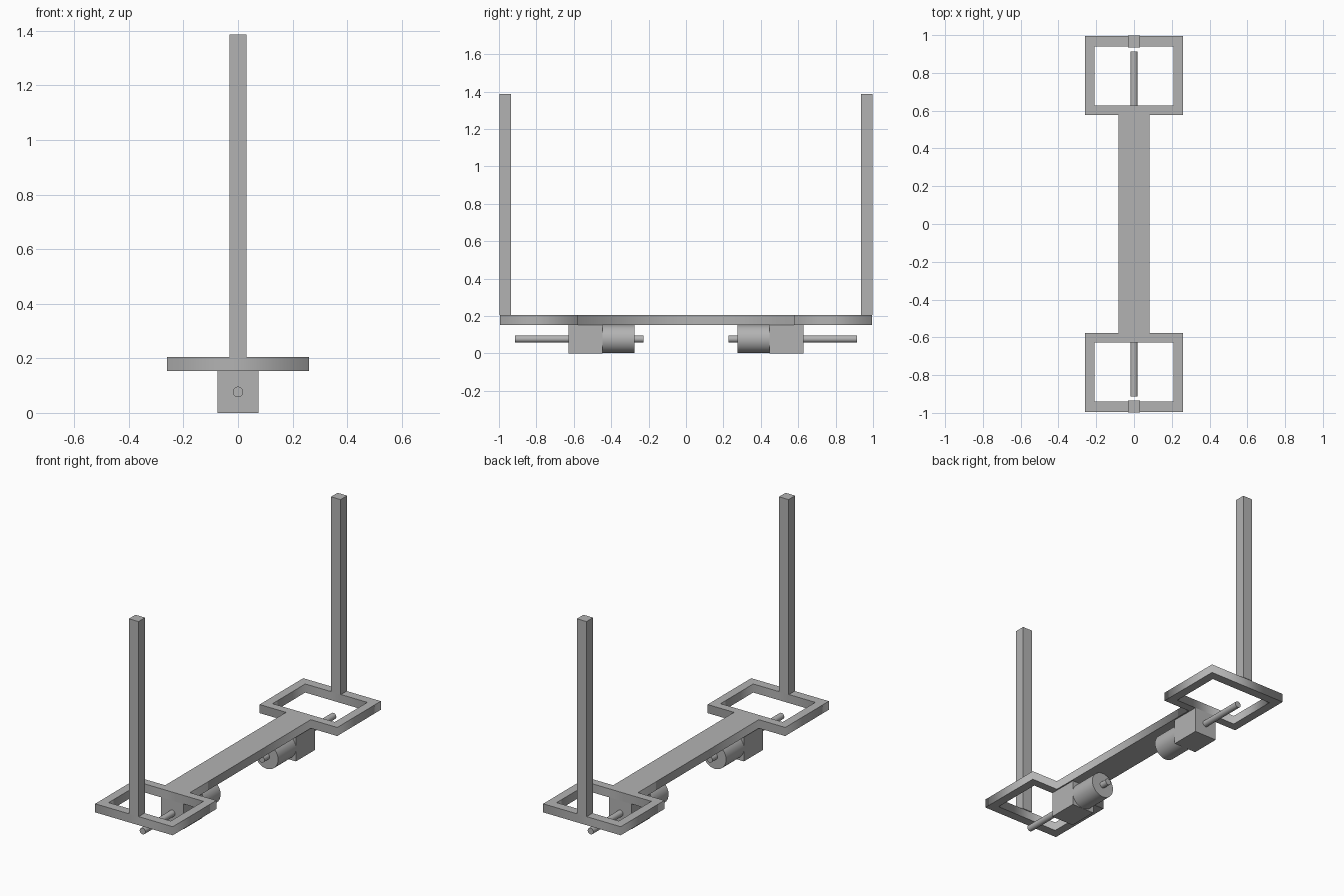
import bpy
import math

cube = bpy.data.objects.get("Cube")
if cube:
    bpy.data.objects.remove(cube, do_unlink=True)

grey = bpy.data.materials.new("plain_grey")
grey.use_nodes = True
colour = (0.45, 0.45, 0.45, 1)
grey.diffuse_color = colour
grey.node_tree.nodes["Principled BSDF"].inputs["Base Color"].default_value = colour


def box(name, half_x, y0, y1, z0, z1):
    bpy.ops.mesh.primitive_cube_add(size=1, location=(0, (y0 + y1) / 2, (z0 + z1) / 2))
    ob = bpy.context.object
    ob.name = name
    ob.scale = (2 * half_x, abs(y1 - y0), z1 - z0)
    bpy.ops.object.transform_apply(location=False, rotation=False, scale=True)
    ob.data.materials.append(grey)


def rod(name, radius, y0, y1, z):
    bpy.ops.mesh.primitive_cylinder_add(
        vertices=48, radius=radius, depth=abs(y1 - y0),
        location=(0, (y0 + y1) / 2, z), rotation=(math.pi / 2, 0, 0))
    ob = bpy.context.object
    ob.name = name
    ob.data.materials.append(grey)
    bpy.ops.object.shade_smooth_by_angle(angle=math.radians(40))


# Base plate: narrow beam with an open rectangular frame at each end
BOTTOM, TOP = 0.153, 0.205
FRAME_X, BEAM_X, HOLE_X = 0.26, 0.083, 0.208
END, STEP, HOLE_OUT, HOLE_IN = 0.995, 0.578, 0.94, 0.628

side = [(FRAME_X, -END), (FRAME_X, -STEP), (BEAM_X, -STEP),
        (BEAM_X, STEP), (FRAME_X, STEP), (FRAME_X, END)]
loops = [side + [(-x, y) for x, y in reversed(side)]]
for s in (-1, 1):
    loops.append([(-HOLE_X, s * HOLE_IN), (HOLE_X, s * HOLE_IN),
                  (HOLE_X, s * HOLE_OUT), (-HOLE_X, s * HOLE_OUT)])

outline = bpy.data.curves.new("base_plate", "CURVE")
outline.dimensions = "2D"
outline.fill_mode = "BOTH"
outline.extrude = (TOP - BOTTOM) / 2
for loop in loops:
    spline = outline.splines.new("POLY")
    spline.points.add(len(loop) - 1)
    for point, (x, y) in zip(spline.points, loop):
        point.co = (x, y, 0, 1)
    spline.use_cyclic_u = True
plate = bpy.data.objects.new("base_plate", outline)
plate.location.z = (TOP + BOTTOM) / 2
bpy.context.collection.objects.link(plate)
outline.materials.append(grey)
bpy.ops.object.select_all(action="DESELECT")
plate.select_set(True)
bpy.context.view_layer.objects.active = plate
bpy.ops.object.convert(target="MESH")

# Upright, gearbox, motor and shaft at each end
for end, s in (("front", -1), ("back", 1)):
    box(end + "_post", 0.032, s * 0.935, s * 0.998, TOP, 1.387)
    box(end + "_gearbox", 0.075, s * 0.447, s * 0.628, 0, BOTTOM)
    rod(end + "_motor", 0.076, s * 0.275, s * 0.447, 0.077)
    rod(end + "_shaft", 0.019, s * 0.226, s * 0.913, 0.077)
